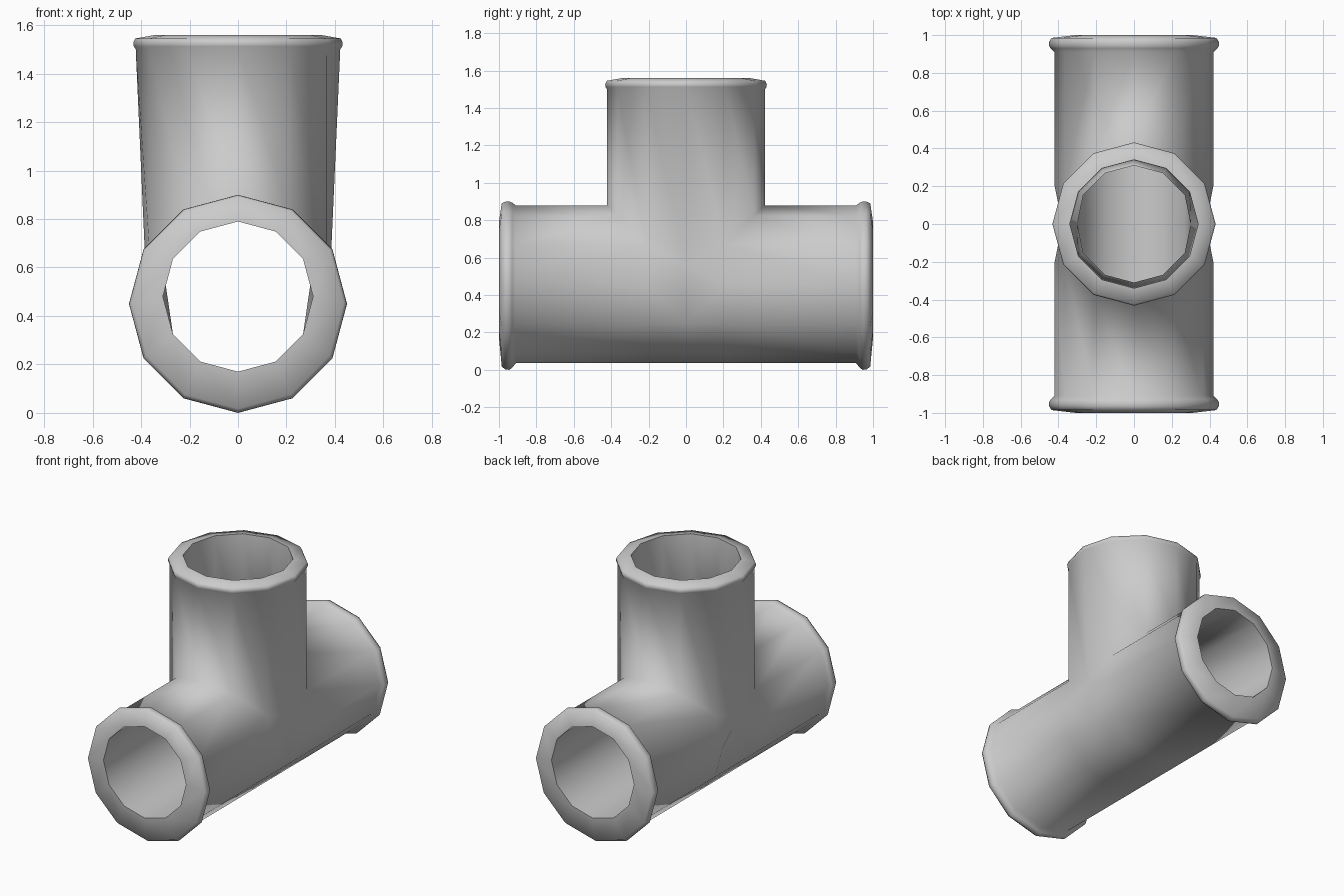
import bpy, bmesh
from math import sin, cos, radians

if "Cube" in bpy.data.objects:
    bpy.data.objects.remove(bpy.data.objects["Cube"])

N = 12
UPPER = (0, 1, 2, 10, 11)          # ring indices that meet the branch
bm = bmesh.new()
A = [radians(30 * k) for k in range(N)]


def end_ring(s, y, r, zc):
    return [bm.verts.new((r * sin(a), s * y, zc + r * cos(a))) for a in A]


def top_ring(z, r):
    return [bm.verts.new((r * sin(a), r * cos(a), z)) for a in A]


def bridge(a, b):
    for k in range(N):
        j = (k + 1) % N
        bm.faces.new((a[k], a[j], b[j], b[k]))


def junction(r, zc, side_x, side_z):
    """Mitred saddle of two equal tubes; returns the three open loops."""
    mid = {}
    for s in (1, -1):
        mid[s] = [bm.verts.new((r * sin(a), s * (r * cos(a) if k in UPPER else r * 0.5),
                                zc + r * cos(a))) for k, a in enumerate(A)]
    c = {k: bm.verts.new((r * sin(A[k]), 0, zc + r * cos(A[k]))) for k in range(4, 9)}
    c[3] = bm.verts.new((side_x, 0, side_z))
    c[9] = bm.verts.new((-side_x, 0, side_z))
    for s in (1, -1):
        for k in range(3, 9):
            bm.faces.new((mid[s][k], mid[s][k + 1], c[k + 1], c[k]))
        bm.faces.new((mid[s][2], mid[s][3], c[3]))
        bm.faces.new((mid[s][9], mid[s][10], c[9]))
    up = [mid[1][k] if k in UPPER else c[k] if k in (3, 9) else mid[-1][(6 - k) % N]
          for k in range(N)]
    return mid[1], mid[-1], up


outer = junction(0.422, 0.457, 0.38, 0.56)
inner = junction(0.31, 0.48, 0.30, 0.54)

# Beaded rim profiles
END = [(0.91, 0.422, 0.457), (0.93, 0.442, 0.452), (0.945, 0.45, 0.45),
       (0.965, 0.449, 0.45), (0.985, 0.437, 0.454), (1.0, 0.31, 0.48)]
TOP = [(1.5, 0.422), (1.512, 0.43), (1.528, 0.432), (1.545, 0.424), (1.56, 0.34)]
sharp = []
for i in range(3):
    if i < 2:
        rings = [end_ring((1, -1)[i], *p) for p in END]
    else:
        rings = [top_ring(*p) for p in TOP]
    sharp.append(rings[-1])
    loops = [outer[i]] + rings + [inner[i]]
    for a, b in zip(loops, loops[1:]):
        bridge(a, b)

bmesh.ops.recalc_face_normals(bm, faces=bm.faces[:])
for f in bm.faces:
    f.smooth = True
# Only the bore edges stay crisp
for ring in sharp:
    for k in range(N):
        bm.edges.get((ring[k], ring[(k + 1) % N])).smooth = False

me = bpy.data.meshes.new("pipe_tee")
bm.to_mesh(me)
bm.free()
bpy.context.collection.objects.link(bpy.data.objects.new("pipe_tee", me))
